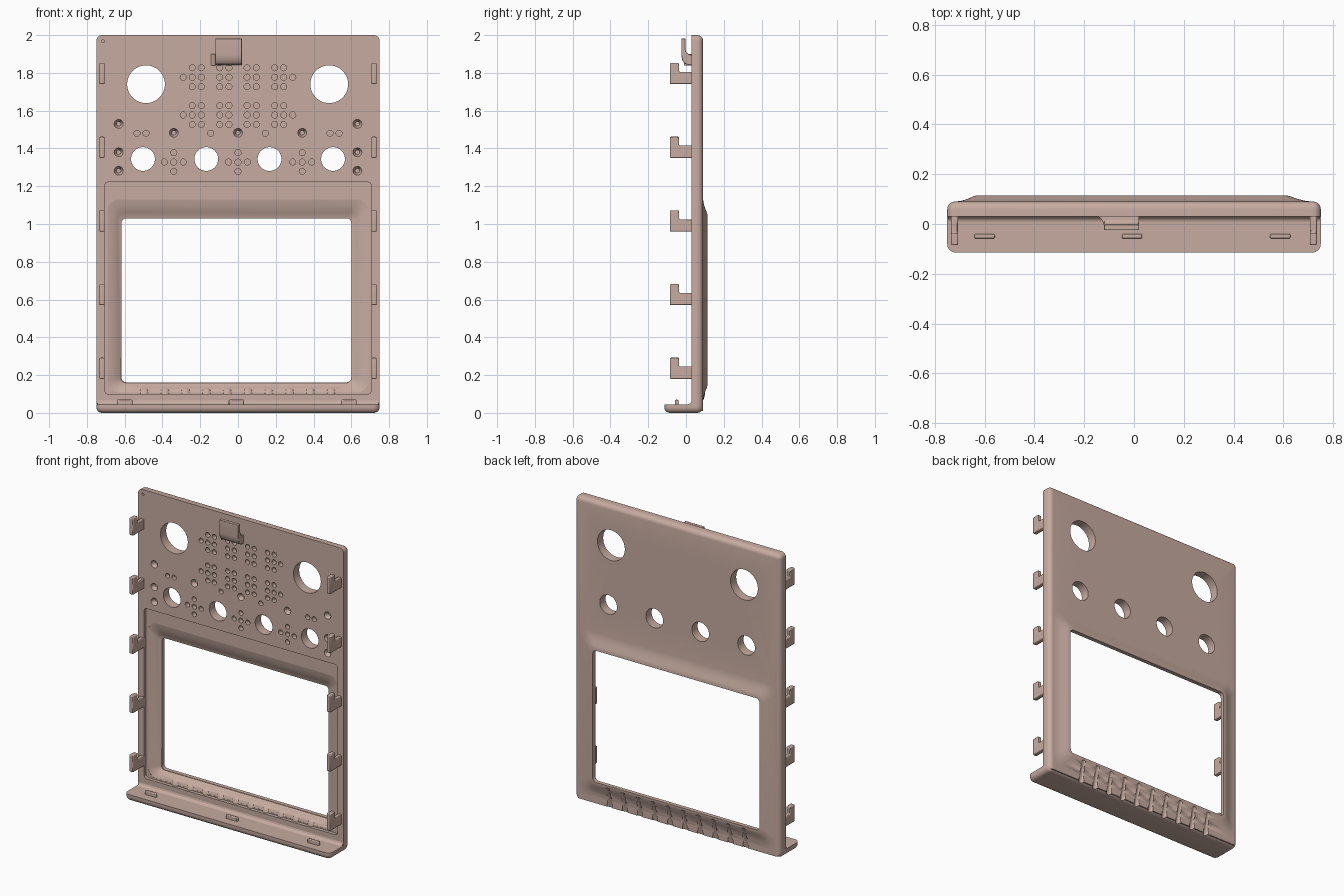
import bpy, bmesh, math
from mathutils import Matrix, Vector

cube = bpy.data.objects.get("Cube")
if cube:
    bpy.data.objects.remove(cube, do_unlink=True)

mat = bpy.data.materials.new("dusty_rose_plastic")
mat.use_nodes = True
COLOR = (0.57, 0.41, 0.355, 1)
mat.diffuse_color = COLOR
mat.node_tree.nodes["Principled BSDF"].inputs["Base Color"].default_value = COLOR


def finish(bm, name):
    bmesh.ops.recalc_face_normals(bm, faces=bm.faces)
    me = bpy.data.meshes.new(name)
    bm.to_mesh(me)
    bm.free()
    me.materials.append(mat)
    ob = bpy.data.objects.new(name, me)
    bpy.context.collection.objects.link(ob)
    return ob


def activate(ob):
    bpy.ops.object.select_all(action='DESELECT')
    ob.select_set(True)
    bpy.context.view_layer.objects.active = ob


def smooth(ob):
    activate(ob)
    bpy.ops.object.shade_smooth_by_angle(angle=math.radians(35))


def combine(target, tool, operation='DIFFERENCE'):
    mod = target.modifiers.new("combine", 'BOOLEAN')
    mod.operation, mod.object, mod.solver = operation, tool, 'EXACT'
    activate(target)
    bpy.ops.object.modifier_apply(modifier=mod.name)
    bpy.data.objects.remove(tool, do_unlink=True)


def loft(name, rings, axis='y', steps=6):
    """Skin rounded rectangles (u0, u1, v0, v1, radius, depth) stacked along an axis."""
    bm = bmesh.new()
    loops = []
    for u0, u1, v0, v1, r, d in rings:
        loop = []
        corners = ((u1 - r, v1 - r), (u0 + r, v1 - r), (u0 + r, v0 + r), (u1 - r, v0 + r))
        for q, (cu, cv) in enumerate(corners):
            for i in range(steps + 1):
                a = math.pi / 2 * (q + i / steps)
                u, v = cu + r * math.cos(a), cv + r * math.sin(a)
                loop.append(bm.verts.new((u, d, v) if axis == 'y' else (u, v, d)))
        loops.append(loop)
    n = len(loops[0])
    for a, b in zip(loops, loops[1:]):
        for i in range(n):
            j = (i + 1) % n
            bm.faces.new((a[i], a[j], b[j], b[i]))
    bm.faces.new(loops[0])
    bm.faces.new(loops[-1])
    return finish(bm, name)


def prism(name, profile, x0, x1, bevel=0.0):
    """Extrude a (y, z) outline from x0 to x1."""
    bm = bmesh.new()
    face = bm.faces.new([bm.verts.new((x0, y, z)) for y, z in profile])
    ext = bmesh.ops.extrude_face_region(bm, geom=[face])
    moved = [g for g in ext["geom"] if isinstance(g, bmesh.types.BMVert)]
    bmesh.ops.translate(bm, verts=moved, vec=(x1 - x0, 0, 0))
    ob = finish(bm, name)
    if bevel:
        mod = ob.modifiers.new("soft_edges", 'BEVEL')
        mod.width, mod.segments = bevel, 2
    return ob


def hole(bm, x, z, r, y0, y1, r_end=None, segments=16):
    place = Matrix.Translation((x, (y0 + y1) / 2, z)) @ Matrix.Rotation(-math.pi / 2, 4, 'X')
    bmesh.ops.create_cone(bm, cap_ends=True, segments=segments, radius1=r,
                          radius2=r if r_end is None else r_end, depth=y1 - y0, matrix=place)


def capsules(name, xs, low, high, r):
    """Row of round-ended rods between two (y, z) points."""
    bm = bmesh.new()
    for x in xs:
        a, b = Vector((x, *low)), Vector((x, *high))
        turn = (b - a).to_track_quat('Z', 'Y').to_matrix().to_4x4()
        made = bmesh.ops.create_uvsphere(bm, u_segments=16, v_segments=8, radius=r)["verts"]
        for v in made:
            if v.co.z > 1e-5:
                v.co.z += (b - a).length
        bmesh.ops.transform(bm, matrix=Matrix.Translation(a) @ turn, verts=made)
    return finish(bm, name)


ROUND = 0.03
arc = [math.pi / 2 * i / 5 for i in range(6)]

# Flat panel with a rounded back edge
rings = [(-0.75, 0.75, 0.01, 2.0, 0.031, 0.03)]
for a in arc:
    s = ROUND * (1 - math.cos(a))
    rings.append((-0.75 + s, 0.75 - s, 0.01, 2 - s, 0.031 - s, 0.06 + ROUND * math.sin(a)))
panel = loft("panel", rings)

# Bottom ledge with a rounded underside
rings = []
for a in arc:
    s = ROUND * (1 - math.sin(a))
    rings.append((-0.75 + s, 0.75 - s, -0.115 + s, 0.09 - s, 0.035 - s, ROUND * (1 - math.cos(a))))
rings.append((-0.75, 0.75, -0.115, 0.09, 0.035, 0.045))
combine(panel, loft("ledge", rings, axis='z'), 'UNION')

# Raised frame on the back, blending up to the window
OUTER = (-0.72, 0.72, 0.055, 1.14, 0.06)
INNER = (-0.632, 0.612, 0.15, 1.045, 0.04)


def blend(t, y, a=OUTER, b=INNER):
    return tuple(p + (q - p) * t for p, q in zip(a, b)) + (y,)


slope = ((0, 0.07), (0, 0.0895), (0.3, 0.093), (0.6, 0.101), (0.85, 0.111), (1, 0.115))
combine(panel, loft("frame", [blend(t, y) for t, y in slope]), 'UNION')

# Recess in the front, hollowed along the raised frame
combine(panel, loft("recess", [(-0.706, 0.706, 0.10, 1.222, 0.02, y) for y in (0, 0.052)]))
pocket = (-0.69, 0.69, 0.108, 1.13, 0.06)
window = (-0.617, 0.6, 0.162, 1.03, 0.025)
hollow = ((0, 0.04), (0, 0.053), (0.35, 0.06), (0.7, 0.074), (0.95, 0.088))
combine(panel, loft("hollow", [blend(t, y, pocket, window) for t, y in hollow]))

# Grip grooves across the lower back, with their bulges inside
grips = [-0.497 + 0.11 * i for i in range(10)]
combine(panel, capsules("grip_bulges", grips, (0.072, 0.09), (0.074, 0.105), 0.031), 'UNION')
combine(panel, capsules("grip_grooves", grips, (0.093, 0.0), (0.122, 0.128), 0.021))

# Window
combine(panel, loft("window", [window + (y,) for y in (-0.05, 0.2)]))

# Through holes, blind holes and countersinks
bm = bmesh.new()
for x in (-0.487, 0.483):
    hole(bm, x, 1.74, 0.1, 0, 0.15, segments=48)
for x in (-0.503, -0.168, 0.167, 0.503):
    hole(bm, x, 1.344, 0.063, 0, 0.15, segments=40)

dots = [(-0.715, 1.968, 0.008)]
for mid in (1.777, 1.577):
    for side in (-1, 1):
        dots.append((side * 0.29, mid, 0.016))
        for x in (0.048, 0.097, 0.194, 0.242):
            dots += [(side * x, mid + dz, 0.016) for dz in (-0.05, 0, 0.05)]
for side in (-1, 1):
    dots += [(side * x, 1.48, 0.016) for x in (0.145, 0.487, 0.535)]
for x in (-0.34, 0, 0.34):
    dots += [(x + dx, 1.328 + dz, 0.016)
             for dx, dz in ((0, 0), (-0.05, 0), (0.05, 0), (0, -0.05), (0, 0.05))]
for x, z, r in dots:
    hole(bm, x, z, r, 0, 0.06)

sinks = [(x, 1.483) for x in (-0.34, 0, 0.34)]
sinks += [(s * 0.632, z) for s in (-1, 1) for z in (1.53, 1.38, 1.282)]
for x, z in sinks:
    hole(bm, x, z, 0.026, 0.025, 0.058, r_end=0.012)
combine(panel, finish(bm, "holes"))
smooth(panel)

# Fillet where the panel meets the ledge
prism("ledge_fillet", [(0.035, 0.04), (0.008, 0.044), (0.019, 0.048),
                       (0.027, 0.056), (0.031, 0.068), (0.035, 0.068)], -0.745, 0.745)

# Side hooks
for side, label in ((1, "left"), (-1, "right")):
    for i in range(5):
        z = 0.18 + 0.39 * i
        outline = [(0.04, z), (-0.085, z), (-0.085, z + 0.112), (-0.036, z + 0.112),
                   (-0.036, z + 0.065), (0.04, z + 0.065)]
        smooth(prism(f"{label}_hook_{i + 1}", outline, side * 0.706, side * 0.734, 0.005))

# Top clip and its small side web
clip = [(0.04, 1.84), (0.01, 1.842), (-0.008, 1.85), (-0.02, 1.868), (-0.025, 1.895),
        (-0.025, 1.982), (-0.003, 1.982), (-0.003, 1.925), (0.002, 1.908),
        (0.014, 1.898), (0.04, 1.896)]
smooth(prism("top_clip", clip, -0.12, 0.02, 0.003))
bm = bmesh.new()
base = [bm.verts.new((x, y, 1.84)) for x, y in
        ((-0.118, 0.035), (-0.148, 0.035), (-0.13, 0.018), (-0.118, -0.01))]
ext = bmesh.ops.extrude_face_region(bm, geom=[bm.faces.new(base)])
bmesh.ops.translate(bm, vec=(0, 0, 0.06),
                    verts=[g for g in ext["geom"] if isinstance(g, bmesh.types.BMVert)])
finish(bm, "clip_web")

# Locating tabs on the ledge
for name, x in (("right", -0.6), ("middle", -0.008), ("left", 0.587)):
    tab = [(-0.058, 0.04), (-0.058, 0.07), (-0.04, 0.07), (-0.04, 0.04)]
    smooth(prism(f"{name}_tab", tab, x - 0.041, x + 0.041, 0.005))
